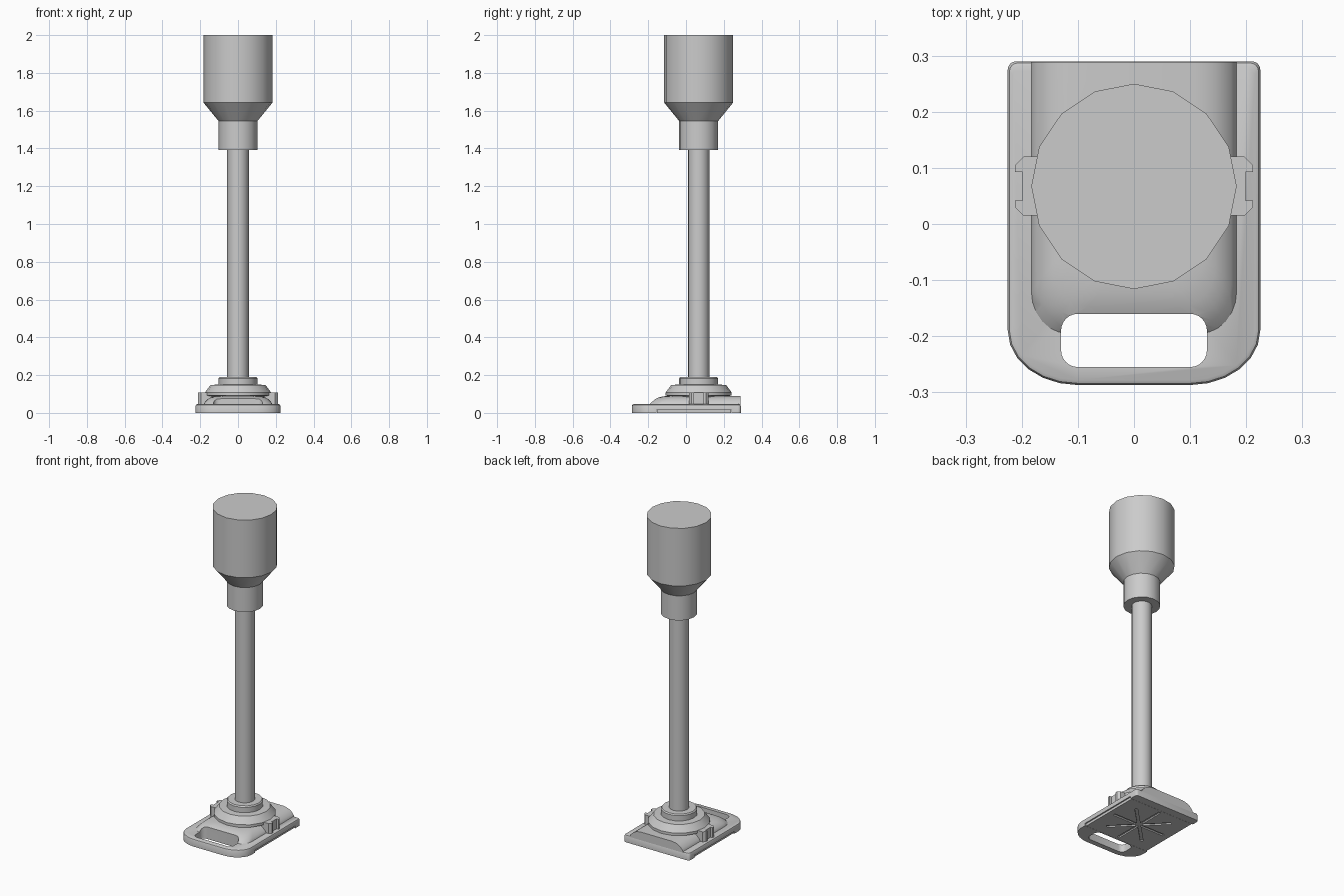
import bpy, bmesh, math

if "Cube" in bpy.data.objects:
    bpy.data.objects.remove(bpy.data.objects["Cube"])

CY = 0.067  # y of the vertical axis


def finish(name, bm, angle=35):
    bmesh.ops.recalc_face_normals(bm, faces=bm.faces)
    me = bpy.data.meshes.new(name)
    bm.to_mesh(me)
    bm.free()
    ob = bpy.data.objects.new(name, me)
    bpy.context.collection.objects.link(ob)
    activate(ob)
    bpy.ops.object.shade_smooth_by_angle(angle=math.radians(angle))
    return ob


def activate(ob):
    bpy.ops.object.select_all(action='DESELECT')
    ob.select_set(True)
    bpy.context.view_layer.objects.active = ob


def loft(name, rings, angle=35):
    """Closed skin through rings of 3D points with equal counts."""
    bm = bmesh.new()
    vs = [[bm.verts.new(p) for p in r] for r in rings]
    n = len(vs[0])
    for a, b in zip(vs, vs[1:]):
        for i in range(n):
            j = (i + 1) % n
            bm.faces.new((a[i], a[j], b[j], b[i]))
    bm.faces.new(vs[0][::-1])
    bm.faces.new(vs[-1])
    return finish(name, bm, angle)


def prism(name, pts, z0, z1, angle=35):
    return loft(name, [[(x, y, z) for x, y in pts] for z in (z0, z1)], angle)


def turned(name, profile, n=16):
    ang = [2 * math.pi * i / n for i in range(n)]
    return loft(name, [[(r * math.cos(a), CY + r * math.sin(a), z) for a in ang]
                       for r, z in profile], 30)


def arc(cx, cy, rx, ry, a0, a1, n=6):
    return [(cx + rx * math.cos(math.radians(a0 + (a1 - a0) * i / n)),
             cy + ry * math.sin(math.radians(a0 + (a1 - a0) * i / n)))
            for i in range(n + 1)]


def rounded_rect(x, y0, y1, r):
    return (arc(x - r, y1 - r, r, r, 0, 90) + arc(-x + r, y1 - r, r, r, 90, 180)
            + arc(-x + r, y0 + r, r, r, 180, 270) + arc(x - r, y0 + r, r, r, 270, 360))


def box(x0, x1, y0, y1):
    return [(x0, y0), (x1, y0), (x1, y1), (x0, y1)]


def cut(ob, cutter):
    m = ob.modifiers.new("cut", 'BOOLEAN')
    m.operation, m.solver, m.object = 'DIFFERENCE', 'EXACT', cutter
    activate(ob)
    bpy.ops.object.modifier_apply(modifier=m.name)


# Base plate: wide rounded front, small back corners, softened edges
def plate_ring(i, z):
    x, y0, y1 = 0.225 - i, -0.287 + i, 0.29 - i
    right = arc(0.1, -0.19, x - 0.1, -0.19 - y0, -90, 0) + arc(x - 0.015, y1 - 0.015, 0.015, 0.015, 0, 90, 4)
    return [(px, py, z) for px, py in right + [(-a, b) for a, b in reversed(right)]]


plate = loft("base_plate", [plate_ring(0, 0), plate_ring(0, 0.037),
                            plate_ring(0.003, 0.043), plate_ring(0.009, 0.046)])


# Raised centre: flat at the back, rounded shoulders and sloping front
def dome_ring(i, z):
    x, y0 = 0.183 - i, -0.195 + 1.3 * i
    right = arc(x - 0.065, y0 + 0.075, 0.065, 0.075, -90, 0) + [(x, 0.289)]
    return [(px, py, z) for px, py in right + [(-a, b) for a, b in reversed(right)]]


dome = loft("raised_centre", [dome_ring(i, z) for i, z in (
    (0, 0.02), (0, 0.046), (0.01, 0.06), (0.022, 0.072), (0.037, 0.081),
    (0.055, 0.087), (0.075, 0.09))], 45)

# Handle slot and underside recess
slot = prism("slot_cutter", rounded_rect(0.13, -0.255, -0.16, 0.03), -0.1, 0.2)
recess = prism("recess_cutter", box(-0.3, 0.3, -0.155, 0.24), -0.1, 0.015)
cut(plate, slot)
cut(dome, slot)
cut(plate, recess)

# Sole pad with radiating grooves
pad = prism("sole_pad", box(-0.217, 0.217, -0.154, 0.239), 0, 0.018)
grooves = []
for k in range(4):
    a = math.radians(45 * k)
    c, s = math.cos(a), math.sin(a)
    g = prism("groove_cutter", [(x * c - y * s, 0.043 + x * s + y * c)
                                for x, y in box(-0.18, 0.18, -0.008, 0.008)], -0.05, 0.008)
    cut(pad, g)
    grooves.append(g)
for ob in [slot, recess] + grooves:
    bpy.data.objects.remove(ob)
for ob in (plate, dome, pad):
    activate(ob)
    bpy.ops.object.shade_smooth_by_angle(angle=math.radians(40))

# Swivel collar, shaft and top grip, all 16-sided
turned("swivel_collar", [(0.15, 0.06), (0.15, 0.088), (0.175, 0.092), (0.175, 0.108),
                         (0.145, 0.148), (0.103, 0.15), (0.103, 0.183), (0.097, 0.19)])
turned("shaft", [(0.057, 0.18), (0.057, 1.4)])
turned("top_grip", [(0.103, 1.393), (0.103, 1.545), (0.183, 1.643), (0.183, 2.0)])

# Side clips, each with two chamfered jaws
clip = [(0.13, 0.12), (0.197, 0.12), (0.212, 0.105), (0.212, 0.093), (0.199, 0.093),
        (0.199, 0.042), (0.212, 0.042), (0.212, 0.03), (0.197, 0.015), (0.13, 0.015)]
for side, s in (("right", 1), ("left", -1)):
    prism(side + "_clip", [(s * x, y) for x, y in clip], 0.044, 0.108)
